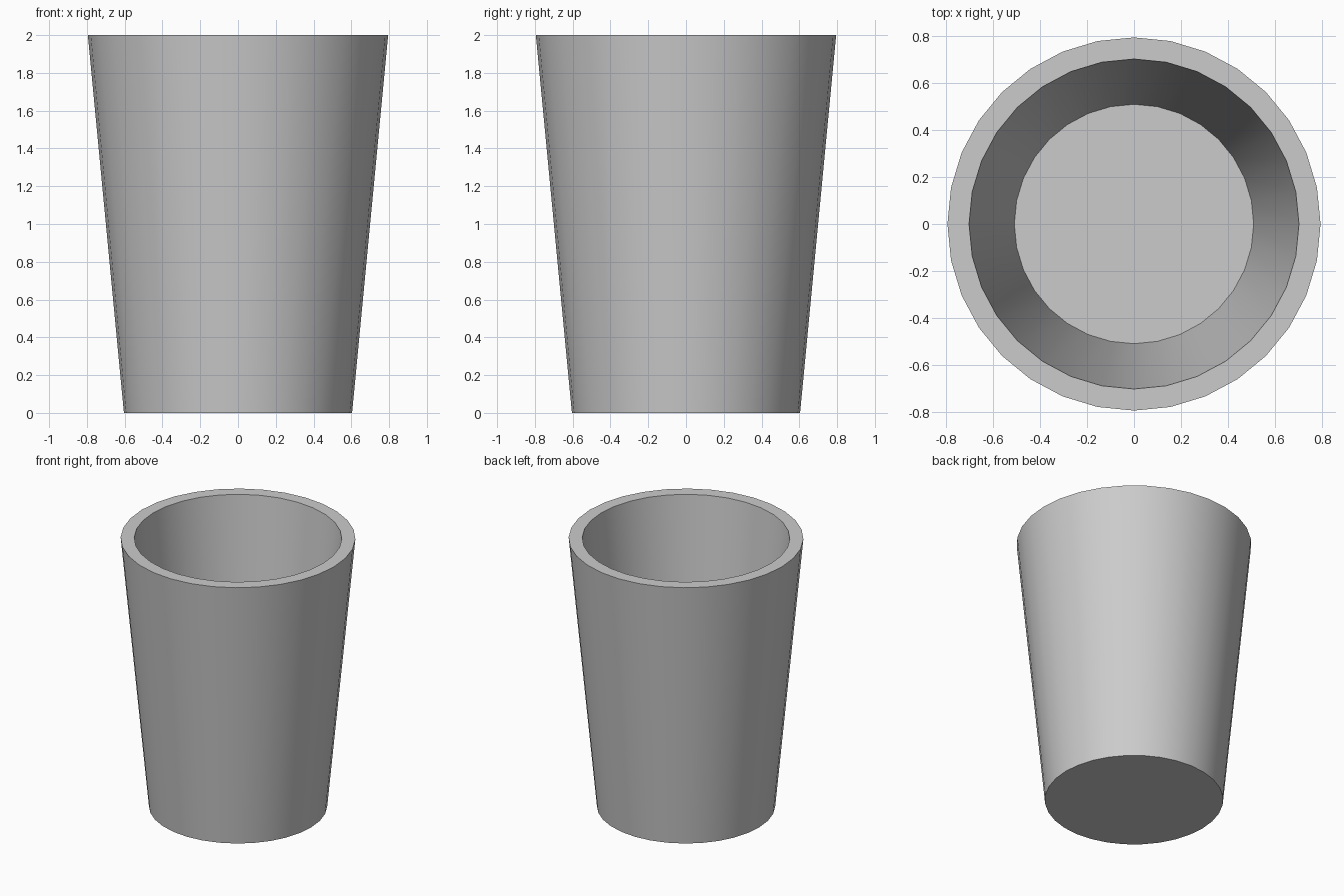
import bpy, bmesh
from math import cos, sin, tau

if "Cube" in bpy.data.objects:
    bpy.data.objects.remove(bpy.data.objects["Cube"])

SIDES = 32
# Radius and height of each ring: outer base, outer rim, inner rim, inner floor
PROFILE = [(0.604, 0.0), (0.795, 2.0), (0.703, 2.0), (0.51, 0.1)]

# Hollow tapered cup with a closed floor
bm = bmesh.new()
rings = [[bm.verts.new((r * cos(tau * i / SIDES), r * sin(tau * i / SIDES), z))
          for i in range(SIDES)] for r, z in PROFILE]
for lower, upper in zip(rings, rings[1:]):
    for i in range(SIDES):
        j = (i + 1) % SIDES
        bm.faces.new((lower[i], lower[j], upper[j], upper[i]))

# Underside and inner floor
bm.faces.new(rings[0][::-1])
bm.faces.new(rings[-1])
bmesh.ops.recalc_face_normals(bm, faces=bm.faces[:])

mesh = bpy.data.meshes.new("cup")
bm.to_mesh(mesh)
bm.free()
cup = bpy.data.objects.new("cup", mesh)
bpy.context.collection.objects.link(cup)

# Smooth walls with crisp rim and base edges
bpy.context.view_layer.objects.active = cup
cup.select_set(True)
bpy.ops.object.shade_smooth_by_angle()
